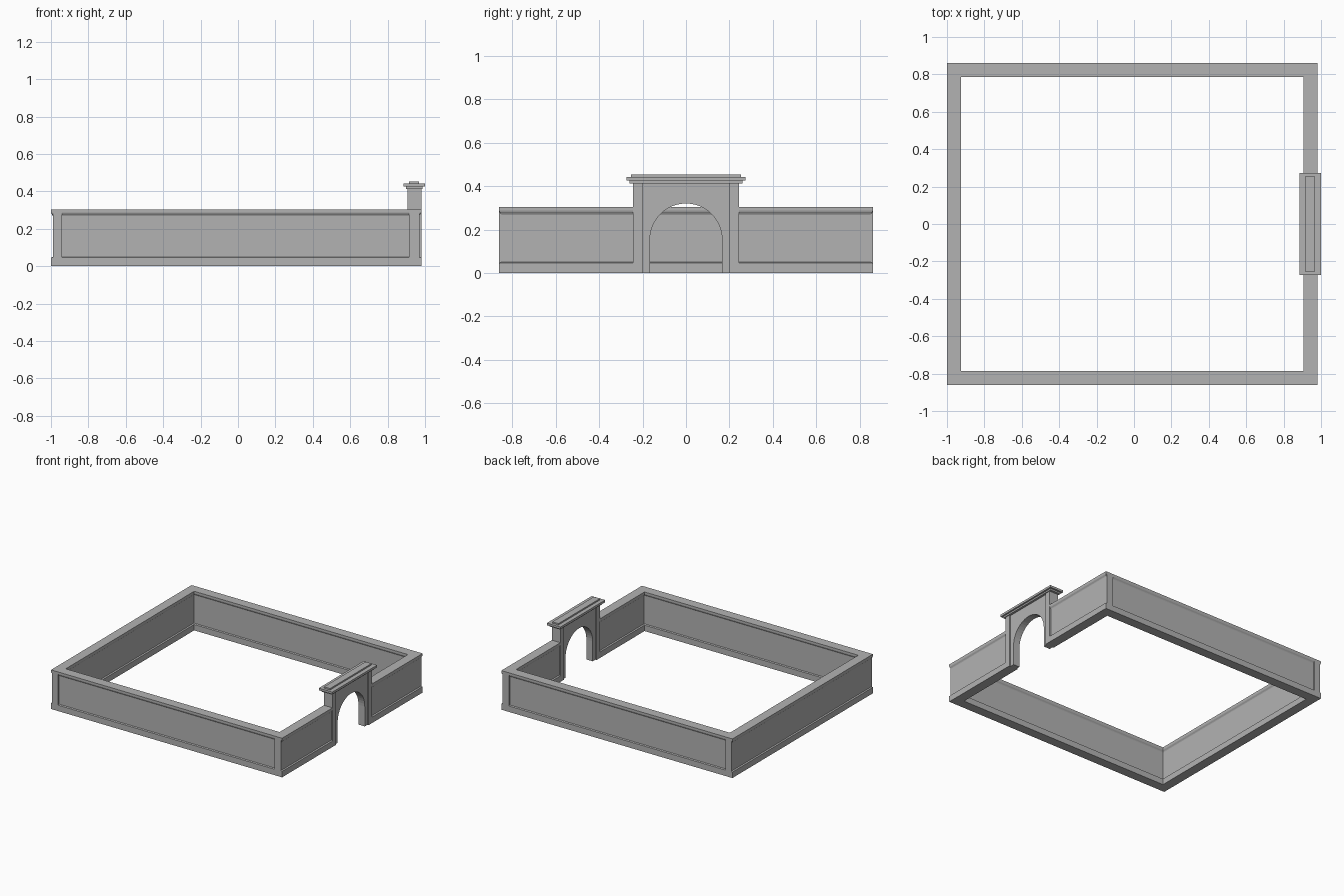
import bpy, bmesh, math

if "Cube" in bpy.data.objects:
    bpy.data.objects.remove(bpy.data.objects["Cube"])

XL, XR, Y = -1.0, 0.98, 0.86       # outer wall faces
HALF = 0.037                       # half wall thickness
REC = 0.01                         # panel recess depth
GATE = 0.243                       # half width of gateway

stone = bpy.data.materials.new("stone")
stone.diffuse_color = (0.45, 0.45, 0.45, 1)
stone.use_nodes = True
stone.node_tree.nodes["Principled BSDF"].inputs["Base Color"].default_value = stone.diffuse_color


def make_object(name, bm):
    bmesh.ops.recalc_face_normals(bm, faces=bm.faces)
    mesh = bpy.data.meshes.new(name)
    bm.to_mesh(mesh)
    bm.free()
    mesh.materials.append(stone)
    ob = bpy.data.objects.new(name, mesh)
    bpy.context.collection.objects.link(ob)
    return ob


def box(name, x0, x1, y0, y1, z0, z1):
    bm = bmesh.new()
    bmesh.ops.create_cube(bm, size=1)
    for v in bm.verts:
        v.co.x = (x0 + x1) / 2 + v.co.x * (x1 - x0)
        v.co.y = (y0 + y1) / 2 + v.co.y * (y1 - y0)
        v.co.z = (z0 + z1) / 2 + v.co.z * (z1 - z0)
    return make_object(name, bm)


# Enclosure wall: plinth, recessed face and coved coping swept round the yard
side = [(HALF, 0), (HALF, 0.046), (HALF - REC, 0.05), (HALF - REC, 0.268),
        (HALF - 0.008, 0.273), (HALF - 0.002, 0.281), (HALF, 0.287), (HALF, 0.303)]
profile = side + [(-o, z) for o, z in reversed(side)]


def wall_path(o):
    xl, xr, y = XL + HALF - o, XR - HALF + o, Y - HALF + o
    return [(xr, -GATE + 0.005), (xr, -y), (xl, -y), (xl, y), (xr, y), (xr, GATE - 0.005)]


bm = bmesh.new()
columns = [[bm.verts.new((x, y, z)) for x, y in wall_path(o)] for o, z in profile]
n = len(columns)
for i in range(n):
    a, b = columns[i], columns[(i + 1) % n]
    for k in range(len(a) - 1):
        bm.faces.new((a[k], a[k + 1], b[k + 1], b[k]))
for k in (0, -1):
    bm.faces.new([c[k] for c in columns])
make_object("enclosure_wall", bm)

# Corner posts framing the panels of the front and back walls
for label, s in (("front", -1), ("back", 1)):
    y0, y1 = sorted((s * Y, s * (Y - 0.02)))
    box(label + "_left_post", XL + REC, -0.94, y0, y1, 0.03, 0.295)
    box(label + "_right_post", 0.915, XR - REC, y0, y1, 0.03, 0.295)

# Arched gateway body
R, SPRING, TOP = 0.166, 0.154, 0.415
outline = [(-0.2, 0), (-0.2, TOP), (0.2, TOP), (0.2, 0), (R, 0)]
outline += [(R * math.cos(math.pi * i / 24), SPRING + R * math.sin(math.pi * i / 24))
            for i in range(25)]
outline.append((-R, 0))
bm = bmesh.new()
face = bm.faces.new([bm.verts.new((XR - REC, y, z)) for y, z in outline])
ext = bmesh.ops.extrude_face_region(bm, geom=[face], use_keep_orig=True)
for v in ext["geom"]:
    if isinstance(v, bmesh.types.BMVert):
        v.co.x = XR - 2 * HALF + REC
make_object("gate_arch", bm)

# Gate pilasters
for label, s in (("front", -1), ("back", 1)):
    y0, y1 = sorted((s * 0.198, s * GATE))
    box(label + "_pilaster", XR - 2 * HALF, XR, y0, y1, 0, TOP)

# Stepped cap above the gate
box("cap_moulding", 0.897, 0.987, -0.26, 0.26, 0.413, 0.425)
box("cap_slab", 0.884, 1.0, -0.274, 0.274, 0.425, 0.442)
box("cap_top", 0.915, 0.967, -0.254, 0.254, 0.442, 0.453)
